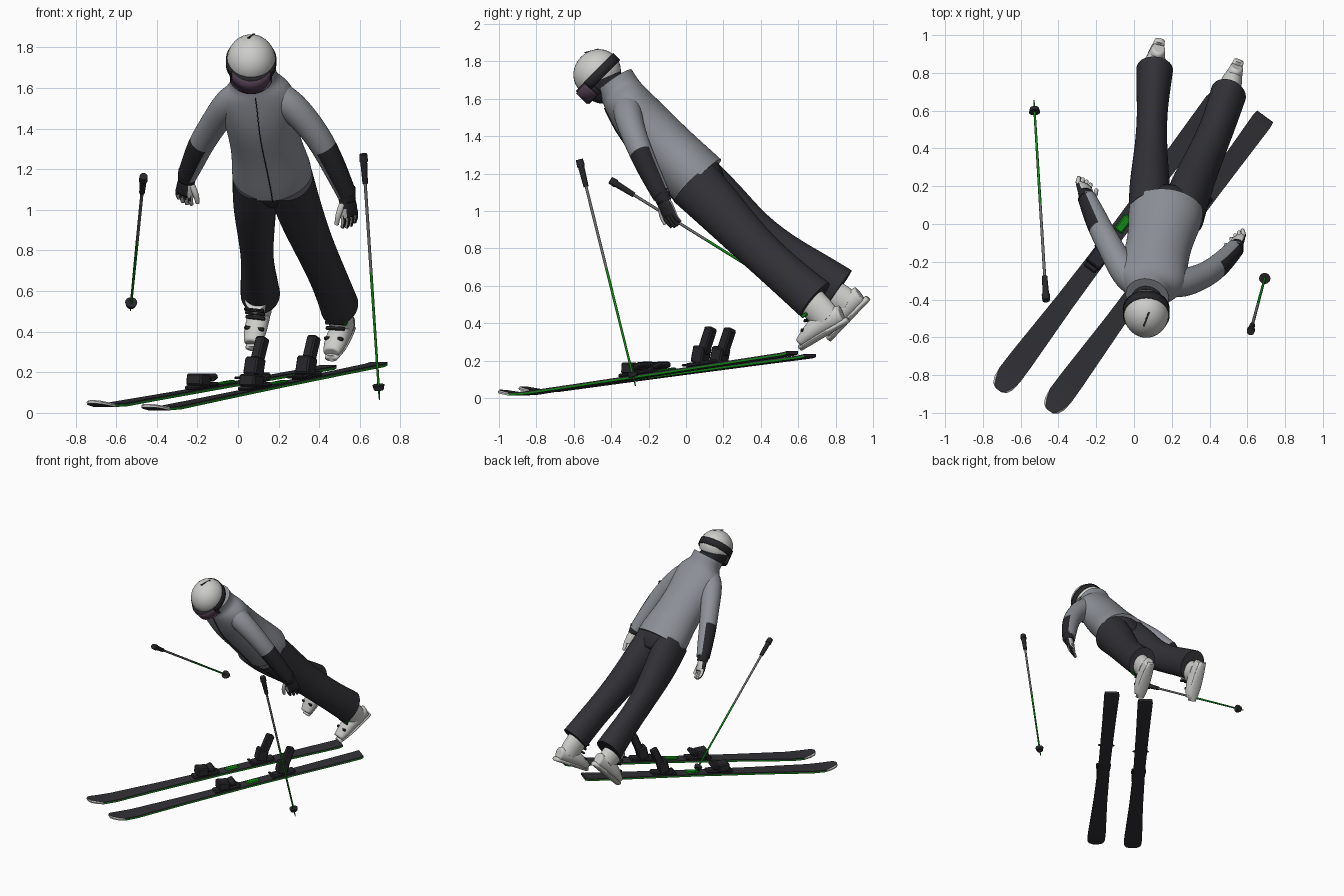
import bpy, bmesh, math
from mathutils import Vector as V, Matrix

cube = bpy.data.objects.get("Cube")
if cube:
    bpy.data.objects.remove(cube, do_unlink=True)


def material(name, r, g, b):
    m = bpy.data.materials.new(name)
    m.use_nodes = True
    m.diffuse_color = (r, g, b, 1)
    m.node_tree.nodes["Principled BSDF"].inputs["Base Color"].default_value = (r, g, b, 1)
    return m


LIGHT = material("light shell", .61, .61, .59)
JACKET = material("jacket grey", .265, .28, .31)
PANTS = material("trousers charcoal", .031, .031, .037)
BLACK = material("trim black", .02, .02, .024)
GREEN = material("green", .006, .25, .008)
POLE = material("pole grey", .16, .16, .17)
LENS = material("lens purple", .09, .05, .085)
X, Z = V((1, 0, 0)), V((0, 0, 1))


def finish(bm, name, mats, sub=0, matrix=None, angle=40):
    bmesh.ops.recalc_face_normals(bm, faces=bm.faces[:])
    me = bpy.data.meshes.new(name)
    bm.to_mesh(me)
    bm.free()
    ob = bpy.data.objects.new(name, me)
    bpy.context.collection.objects.link(ob)
    for m in mats:
        me.materials.append(m)
    if matrix:
        ob.matrix_world = matrix
    bpy.ops.object.select_all(action='DESELECT')
    ob.select_set(True)
    bpy.context.view_layer.objects.active = ob
    bpy.ops.object.shade_smooth_by_angle(angle=math.radians(85 if sub else angle))
    if sub:
        s = ob.modifiers.new("smooth", 'SUBSURF')
        s.levels = s.render_levels = sub
    return ob


def frames(rings, ref):
    """Centre, side and depth directions for each ring of a path."""
    pts = [V(r[0]) for r in rings]
    out = []
    for i, p in enumerate(pts):
        t = (pts[min(i + 1, len(pts) - 1)] - pts[max(i - 1, 0)]).normalized()
        s = (ref - t * ref.dot(t)).normalized()
        out.append((p, s, t.cross(s)))
    return out


def tube(name, rings, mats, ref=X, sides=14, sub=2, rule=None, matrix=None):
    """Loft of ellipses; rule(segment, normal) picks the material index."""
    bm = bmesh.new()
    crease = bm.edges.layers.float.new("crease_edge")
    loops = []
    for (c, s, d), (_, a, b) in zip(frames(rings, ref), rings):
        angles = [2 * math.pi * k / sides for k in range(sides)]
        loops.append([bm.verts.new(c + s * a * math.cos(u) + d * b * math.sin(u)) for u in angles])
    for i in range(len(loops) - 1):
        for k in range(sides):
            n = (k + 1) % sides
            f = bm.faces.new((loops[i][k], loops[i][n], loops[i + 1][n], loops[i + 1][k]))
            if rule:
                mid = (V(rings[i][0]) + V(rings[i + 1][0])) / 2
                f.material_index = rule(i, (f.calc_center_median() - mid).normalized())
    for loop in (loops[0], loops[-1]):
        for e in bm.faces.new(loop).edges:
            e[crease] = 1
    return finish(bm, name, mats, sub, matrix)


def rod(name, p, q, r1, r2, mat, sides=12):
    p, q = V(p), V(q)
    bm = bmesh.new()
    m = Matrix.Translation((p + q) / 2) @ (q - p).to_track_quat('Z', 'Y').to_matrix().to_4x4()
    bmesh.ops.create_cone(bm, cap_ends=True, segments=sides, radius1=r1, radius2=r2,
                          depth=(q - p).length, matrix=m)
    return finish(bm, name, [mat])


def block(name, size, mat, matrix, bevel=.008):
    bm = bmesh.new()
    bmesh.ops.create_cube(bm, size=1)
    bmesh.ops.scale(bm, vec=size, verts=bm.verts)
    if bevel:
        bmesh.ops.bevel(bm, geom=bm.edges[:], offset=bevel, segments=1, affect='EDGES')
    return finish(bm, name, [mat], matrix=matrix, angle=30)


def basis(origin, x, y, z):
    m = Matrix((x, y, z)).transposed().to_4x4()
    m.translation = origin
    return m


# Jacket body with collar, and its zip
torso = [((.17, .07, 1.16), .2, .168), ((.163, .02, 1.21), .2, .165),
         ((.137, -.09, 1.325), .172, .152), ((.105, -.225, 1.46), .18, .152),
         ((.095, -.305, 1.57), .192, .13), ((.085, -.335, 1.615), .15, .12),
         ((.08, -.35, 1.64), .115, .115), ((.07, -.385, 1.69), .118, .118)]
tube("jacket_body", torso, [JACKET], sides=18)
front = [c + d * (r[2] * (1 if d.y < 0 else -1)) for (c, s, d), r in zip(frames(torso, X), torso)]
tube("jacket_zip", [(p, .003, .004) for p in front[:6]], [BLACK], sides=6, sub=1)

# Trousers
tube("trouser_seat", [((.17, .04, 1.18), .19, .155), ((.172, .09, 1.13), .185, .15),
                      ((.172, .135, 1.085), .13, .11)], [PANTS])
tube("right_trouser_leg", [((.085, .06, 1.16), .115, .15), ((.082, .2, 1.03), .113, .145),
                           ((.088, .36, .885), .092, .115), ((.095, .55, .755), .08, .11),
                           ((.1, .68, .68), .09, .113), ((.11, .82, .585), .1, .122)], [PANTS])
tube("left_trouser_leg", [((.255, .04, 1.15), .12, .15), ((.295, .18, 1.01), .118, .138),
                          ((.37, .345, .83), .1, .115), ((.45, .53, .66), .092, .112),
                          ((.5, .69, .525), .098, .122)], [PANTS])


# Sleeves with dark outer forearm panels, gloves with dark cuffs and backs
def arm(side, pts, tip, out, knuckles):
    out, knuckles = V(out).normalized(), V(knuckles).normalized()
    radii = (.08, .08, .07, .066, .06, .05)
    tube(side + "_sleeve", [(p, r, r) for p, r in zip(pts, radii)], [JACKET, BLACK],
         rule=lambda i, n: int(i >= 3 and n.dot(out) > .05))
    wrist, tip = V(pts[-1]), V(tip)
    d = tip - wrist
    back = (knuckles - d * knuckles.dot(d) / d.length_squared).normalized()
    across = back.cross(d).normalized()
    tube(side + "_glove_cuff", [(wrist - d * .15, .05, .045), (wrist + d * .2, .046, .038)],
         [BLACK], ref=across)
    tube(side + "_glove_palm", [(wrist + d * .1, .038, .03), (wrist + d * .35, .053, .032),
                                (wrist + d * .64, .052, .027)], [LIGHT, BLACK], ref=across,
         rule=lambda i, n: int(n.dot(out) > .25))
    for k in range(4):
        base = wrist + d * .55 + across * (k - 1.5) * .026
        end = base + d * (.47 - .05 * abs(k - 1.5))
        tube(f"{side}_finger_{k + 1}", [(base, .015, .015), ((base + end) / 2 + back * .004, .015, .015),
                                        (end - back * .015, .011, .011)],
             [LIGHT, BLACK], ref=across, sides=8, sub=1, rule=lambda i, n: int(n.dot(out) > .55))
    inner = across if across.x * out.x < 0 else -across
    tube(side + "_thumb", [(wrist + d * .25 + inner * .035, .018, .018),
                           (wrist + d * .5 + inner * .07, .016, .016),
                           (wrist + d * .78 + inner * .075 - back * .012, .012, .012)],
         [LIGHT], ref=back, sides=8, sub=1)


arm("left", [(.19, -.31, 1.56), (.26, -.315, 1.52), (.36, -.28, 1.41), (.425, -.24, 1.31),
             (.48, -.19, 1.2), (.535, -.13, 1.08)], (.555, -.06, .915), (.8, -.5, -.35), (.6, -.8, 0))
arm("right", [(.01, -.31, 1.56), (-.045, -.27, 1.53), (-.115, -.14, 1.43), (-.18, -.02, 1.33),
              (-.215, .06, 1.25), (-.25, .14, 1.17)], (-.27, .225, 1.03), (-.75, -.45, .1), (-.5, -.85, 0))

# Head: local y is backward, local z is the crown
up, back = V((0, -1, 1)).normalized(), V((0, 1, 1)).normalized()
head = basis(V((.065, -.475, 1.738)), X, back, up)


def ball(name, size, mat, centre=(0, 0, 0), cut=None):
    bm = bmesh.new()
    bmesh.ops.create_uvsphere(bm, u_segments=28, v_segments=18, radius=1)
    bmesh.ops.scale(bm, vec=size, verts=bm.verts)
    bmesh.ops.translate(bm, vec=centre, verts=bm.verts)
    if cut:
        bmesh.ops.bisect_plane(bm, geom=bm.verts[:] + bm.edges[:] + bm.faces[:],
                               plane_co=(0, 0, cut), plane_no=(0, -.4, -1), clear_outer=True)
        bmesh.ops.holes_fill(bm, edges=[e for e in bm.edges if e.is_boundary])
    return finish(bm, name, [mat], matrix=head)


def band(name, rx, ry, z0, z1, a0, a1, thick, mat):
    """Curved plate round the head; angle zero is straight ahead."""
    bm = bmesh.new()
    rows = []
    for k in range(25):
        a = math.radians(a0 + (a1 - a0) * k / 24)
        rows.append([bm.verts.new((rx * math.sin(a), -ry * math.cos(a), z)) for z in (z0, z1)])
    for p, q in zip(rows, rows[1:]):
        bm.faces.new((p[0], q[0], q[1], p[1]))
    ob = finish(bm, name, [mat], matrix=head)
    ob.modifiers.new("thickness", 'SOLIDIFY').thickness = thick


ball("helmet", (.12, .132, .122), LIGHT, cut=-.045)
ball("face_mask", (.094, .115, .13), BLACK, (0, -.015, -.045))
rod("neck", (.066, -.44, 1.69), (.08, -.35, 1.64), .085, .09, BLACK, 20)
band("goggle_strap", .124, .136, -.038, .014, 50, 310, .006, BLACK)
band("goggle_frame", .115, .15, -.088, .012, -64, 64, .025, BLACK)
band("goggle_lens", .114, .157, -.079, .004, -57, 57, .01, LENS)
block("helmet_vent", (.01, .08, .006), BLACK,
      Matrix.Translation((.065, -.505, 1.856)) @ Matrix.Rotation(.25, 4, 'X') @ Matrix.Rotation(-.35, 4, 'Z'), 0)


# Boots: local y points to the toe
def boot(side, heel, toe, ankle):
    heel, toe, ankle = V(heel), V(toe), V(ankle)
    mid, f = (heel + toe) / 2, (toe - heel).normalized()
    u = ankle - mid
    u = (u - f * u.dot(f)).normalized()
    m = basis(mid, f.cross(u), f, u)
    tube(side + "_boot_shell", [((0, -.135, .06), .035, .048), ((0, -.07, .07), .052, .06),
                                ((0, .02, .07), .058, .06), ((0, .09, .053), .058, .045),
                                ((0, .145, .04), .042, .03)], [LIGHT], matrix=m)
    tube(side + "_boot_cuff", [((0, -.05, .07), .056, .08), ((0, -.035, .14), .062, .085),
                               ((0, -.01, .22), .064, .085)], [LIGHT], matrix=m)
    tube(side + "_boot_sole", [((0, -.15, .016), .03, .019), ((0, -.06, .016), .044, .019),
                               ((0, .07, .016), .053, .019), ((0, .16, .016), .036, .019)],
         [LIGHT], sides=8, sub=1, matrix=m)
    for k, (y, z, w) in enumerate(((.09, .088, .1), (.05, .124, .1), (.05, .155, .1), (.062, .19, .1))):
        block(f"{side}_buckle_{k + 1}", (w, .018, .014), BLACK,
              m @ Matrix.Translation((0, y, z)) @ Matrix.Rotation(-.6 if k < 2 else -1.3, 4, 'X'), .004)
    return m


left_boot = boot("left", (.56, .88, .41), (.46, .62, .255), (.5, .69, .52))
block("left_boot_tab", (.012, .035, .018), GREEN, left_boot @ Matrix.Translation((-.054, .035, .15)), .003)
boot("right", (.14, .99, .53), (.07, .775, .305), (.11, .8, .6))


# Skis with green lower edges, pale tip rims and bindings; local y runs to the tail
def ski(side, tip, tail):
    tip, tail = V(tip), V(tail)
    d = (tail - tip).normalized()
    s = d.cross(Z).normalized()
    m = basis(tip, s, d, s.cross(d))
    length = (tail - tip).length
    plan = [(0, .022, .034), (.007, .045, .031), (.022, .06, .022), (.05, .067, .007), (.1, .066, 0),
            (.3, .052, 0), (.55, .044, 0), (.8, .05, 0), (.985, .057, 0), (1, .052, .004)]
    bm = bmesh.new()
    rows = []
    for i, (t, w, z) in enumerate(plan):
        top = w - (.011 if i < 3 else 0)
        rows.append([bm.verts.new((x, t * length, z + h)) for x, h in (
            (-w, 0), (w, 0), (w, .01), (top, .017), (-top, .017), (-w, .01))])
    for i, (p, q) in enumerate(zip(rows, rows[1:])):
        for k in range(6):
            n = (k + 1) % 6
            face = bm.faces.new((p[k], p[n], q[n], q[k]))
            if k not in (0, 3):
                face.material_index = 2 if i < 3 else (1 if k in (1, 5) else 0)
    bm.faces.new(rows[0]).material_index = 2
    bm.faces.new(rows[-1])
    finish(bm, side + "_ski", [PANTS, GREEN, LIGHT], matrix=m, angle=30)

    def fit(name, size, t, z, tilt=0, mat=BLACK):
        block(f"{side}_{name}", size, mat, m @ Matrix.Translation((0, t * length, z))
              @ Matrix.Rotation(tilt, 4, 'X'))
    fit("binding_track", (.05, .1, .014), .57, .022, mat=GREEN)
    fit("toe_base", (.075, .2, .022), .465, .026)
    fit("toe_piece", (.095, .085, .06), .452, .058, -.2)
    fit("toe_wing", (.11, .05, .03), .487, .064, .25)
    fit("heel_base", (.075, .17, .025), .69, .027)
    fit("heel_piece", (.08, .075, .09), .69, .075, -.35)
    fit("heel_lever", (.055, .055, .15), .715, .145, -.5)
    fit("brake_arm", (.125, .02, .012), .645, .03)


ski("right", (-.715, -.875, .012), (.445, .665, .215))
ski("left", (-.445, -.985, -.006), (.695, .57, .23))


# Poles
def pole(side, top, tip):
    top, tip = V(top), V(tip)
    at = lambda t: top.lerp(tip, t)
    rod(side + "_pole_knob", at(0), at(.03), .02, .022, BLACK)
    rod(side + "_pole_grip", at(.02), at(.12), .018, .014, BLACK)
    rod(side + "_pole_upper", at(.1), at(.48), .008, .0075, POLE)
    rod(side + "_pole_lower", at(.48), at(.95), .0075, .006, GREEN)
    rod(side + "_pole_basket", at(.94), at(.96), .03, .024, BLACK, 16)
    rod(side + "_pole_tip", at(.95), at(1), .006, .003, GREEN)


pole("right", (-.465, -.405, 1.165), (-.53, .655, .505))
pole("left", (.617, -.57, 1.275), (.697, -.27, .065))
